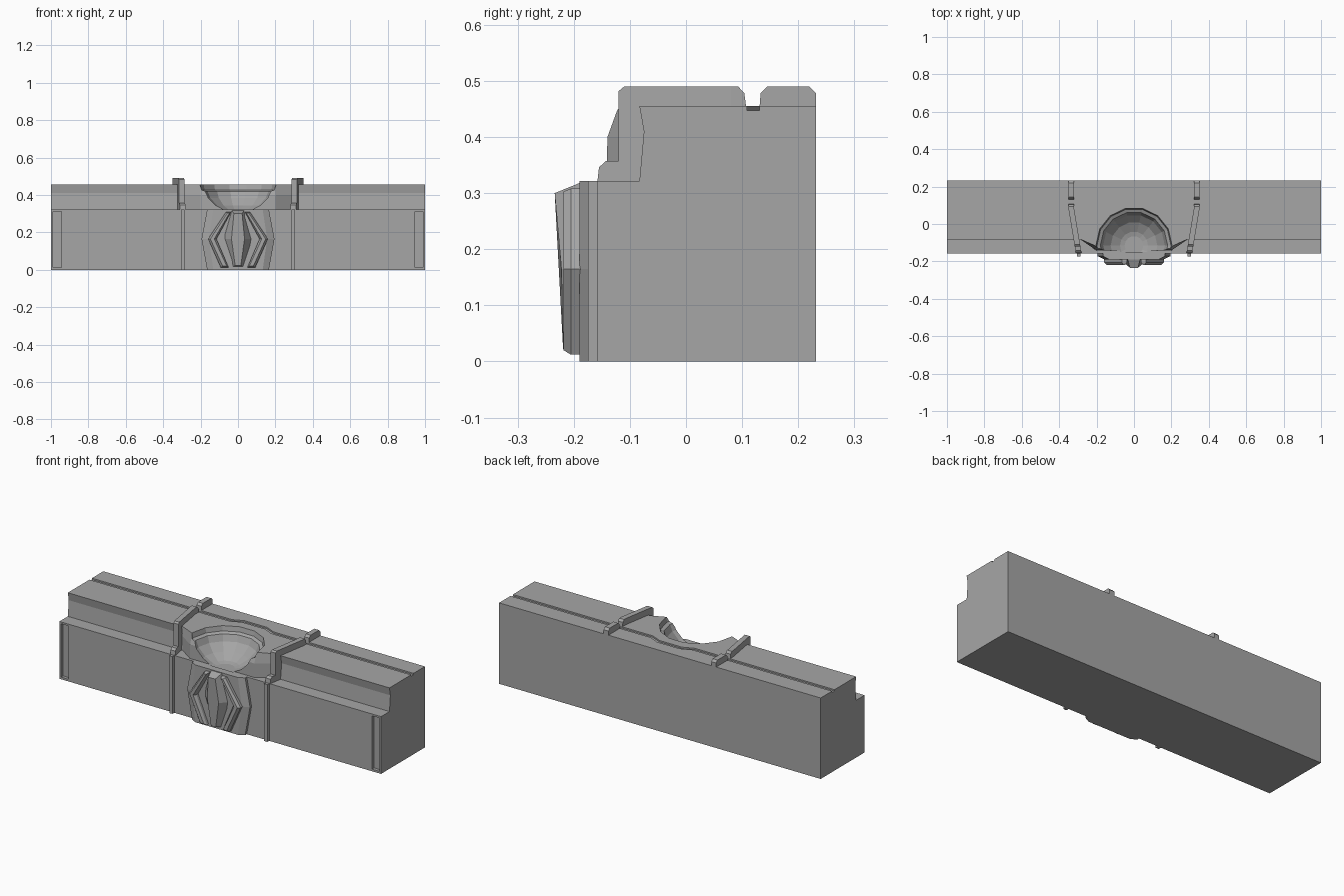
import bpy, bmesh, math

if "Cube" in bpy.data.objects:
    bpy.data.objects.remove(bpy.data.objects["Cube"], do_unlink=True)

stone = bpy.data.materials.new("grey stone")
stone.use_nodes = True
GREY = (0.38, 0.38, 0.38, 1)
stone.diffuse_color = GREY
stone.node_tree.nodes["Principled BSDF"].inputs["Base Color"].default_value = GREY


def loft(name, rings):
    """Closed solid through matching rings of points, capped at both ends."""
    bm = bmesh.new()
    loops = [[bm.verts.new(p) for p in ring] for ring in rings]
    n = len(loops[0])
    for a, b in zip(loops, loops[1:]):
        for i in range(n):
            j = (i + 1) % n
            bm.faces.new((a[i], a[j], b[j], b[i]))
    bm.faces.new(loops[0])
    bm.faces.new(loops[-1])
    bmesh.ops.recalc_face_normals(bm, faces=bm.faces)
    mesh = bpy.data.meshes.new(name)
    bm.to_mesh(mesh)
    bm.free()
    mesh.materials.append(stone)
    obj = bpy.data.objects.new(name, mesh)
    bpy.context.collection.objects.link(obj)
    return obj


def box(name, x0, x1, y0, y1, z0, z1):
    base = [(x0, y0), (x1, y0), (x1, y1), (x0, y1)]
    return loft(name, [[(x, y, z) for x, y in base] for z in (z0, z1)])


def combine(obj, other, operation):
    """Apply a boolean and throw the helper away."""
    mod = obj.modifiers.new(operation, "BOOLEAN")
    mod.operation = operation
    mod.solver = "EXACT"
    mod.object = other
    deps = bpy.context.evaluated_depsgraph_get()
    mesh = bpy.data.meshes.new_from_object(obj.evaluated_get(deps))
    obj.modifiers.clear()
    obj.data = mesh
    bpy.data.objects.remove(other, do_unlink=True)


def mirrored(points):
    """Close a right-hand outline with its mirror image in x."""
    return points + [(-p[0], *p[1:]) for p in reversed(points)]


# Stepped wall body, with a shallow cove on the upper riser
profile = [(0.232, 0), (-0.158, 0), (-0.158, 0.322), (-0.083, 0.322),
           (-0.075, 0.41), (-0.083, 0.455), (0.232, 0.455)]
body = loft("wall_body", [[(x, y, z) for y, z in profile] for x in (-1, 1)])

# Bulge of the upper step around the basin
bulge = loft("basin_bulge", [
    mirrored([(0.29, 0, z), (0.29, -0.08, z), (0.2, front, z)])
    for z, front in ((0.31, -0.142), (0.4, -0.14), (0.455, -0.12))])
combine(body, bulge, "UNION")

# Hollow of the basin, open to the front
lathe = [(0.05, 0.312), (0.075, 0.318), (0.125, 0.345), (0.165, 0.385),
         (0.18, 0.42), (0.198, 0.428), (0.207, 0.47)]
SIDES = 14
hollow = loft("basin_hollow", [
    [(r * math.cos(math.tau * i / SIDES), -0.115 + r * math.sin(math.tau * i / SIDES), z)
     for i in range(SIDES)] for r, z in lathe])
combine(body, hollow, "DIFFERENCE")

# Channel along the top, bending back behind the basin
path = [(-1.1, 0.12), (-0.13, 0.12), (-0.07, 0.146),
        (0.07, 0.146), (0.13, 0.12), (1.1, 0.12)]
outline = [(x, y - 0.011) for x, y in path] + [(x, y + 0.011) for x, y in reversed(path)]
channel = loft("channel", [[(x, y, z) for x, y in outline] for z in (0.447, 0.5)])
combine(body, channel, "DIFFERENCE")

# Upright niches at both ends of the front
for s in (-1, 1):
    niche = box("niche", s * 0.945, s * 0.99, -0.2, -0.14, 0.012, 0.312)
    combine(body, niche, "DIFFERENCE")


def rib_x(y):
    """Ribs run straight at the back and draw inward to the front."""
    return 0.335 if y > 0.08 else 0.295 + 0.04 * (y + 0.16) / 0.24


def rib_part(name, s, points, half=0.015):
    """Side profile in y and z, extruded across the rib's width."""
    loft(name, [[(s * (rib_x(y) + w), y, z) for y, z in points]
                for w in (-half, half)])


# Ribs over the steps and down the front
for s, side in ((1, "left"), (-1, "right")):
    rib_part(side + "_rib_back", s, [(0.13, 0.44), (0.133, 0.478), (0.145, 0.49),
                                     (0.22, 0.49), (0.232, 0.478), (0.232, 0.44)])
    rib_part(side + "_rib_middle", s, [(0.08, 0.44), (0.08, 0.49), (0.093, 0.49),
                                       (0.104, 0.478), (0.109, 0.44)])
    rib_part(side + "_rib_top", s, [(-0.12, 0.44), (-0.12, 0.482), (-0.11, 0.49),
                                    (0.08, 0.49), (0.08, 0.44)])
    rib_part(side + "_rib_riser", s, [(-0.12, 0.32), (-0.12, 0.44),
                                      (-0.06, 0.44), (-0.06, 0.32)])
    rib_part(side + "_rib_foot", s, [(-0.158, 0.32), (-0.155, 0.346), (-0.143, 0.357),
                                     (-0.11, 0.357), (-0.11, 0.32)])
    box(side + "_front_strip", s * 0.285, s * 0.305, -0.175, -0.15, 0, 0.322)

# Crest plate below the basin
crest = [(0.165, 0.322), (0.195, 0.165), (0.165, 0)]
loft("crest_plate", [mirrored([(x * k, y, z) for x, z in crest])
                     for y, k in ((-0.15, 1), (-0.172, 1), (-0.19, 0.8))])

# Bent bars on either side of the crest
bar = [(0.065, 0.308), (0.16, 0.165), (0.092, 0.012),
       (0.05, 0.012), (0.115, 0.165), (0.038, 0.308)]
bar_front = [(0.058, 0.303), (0.148, 0.165), (0.082, 0.02),
             (0.06, 0.02), (0.127, 0.165), (0.046, 0.303)]
for s, side in ((1, "left"), (-1, "right")):
    loft(side + "_crest_bar", [[(s * x, y, z) for x, z in pts]
                               for y, pts in ((-0.18, bar), (-0.205, bar), (-0.218, bar_front))])

# Faceted tongue in the middle, rising to the lip of the basin
tongue_back = [(0.035, -0.18, 0.322), (0.08, -0.18, 0.165), (0.03, -0.18, 0.015)]
tongue_front = [(0.022, -0.234, 0.3), (0.035, -0.222, 0.165), (0.015, -0.219, 0.022)]
loft("crest_tongue", [mirrored(tongue_back), mirrored(tongue_front)])
